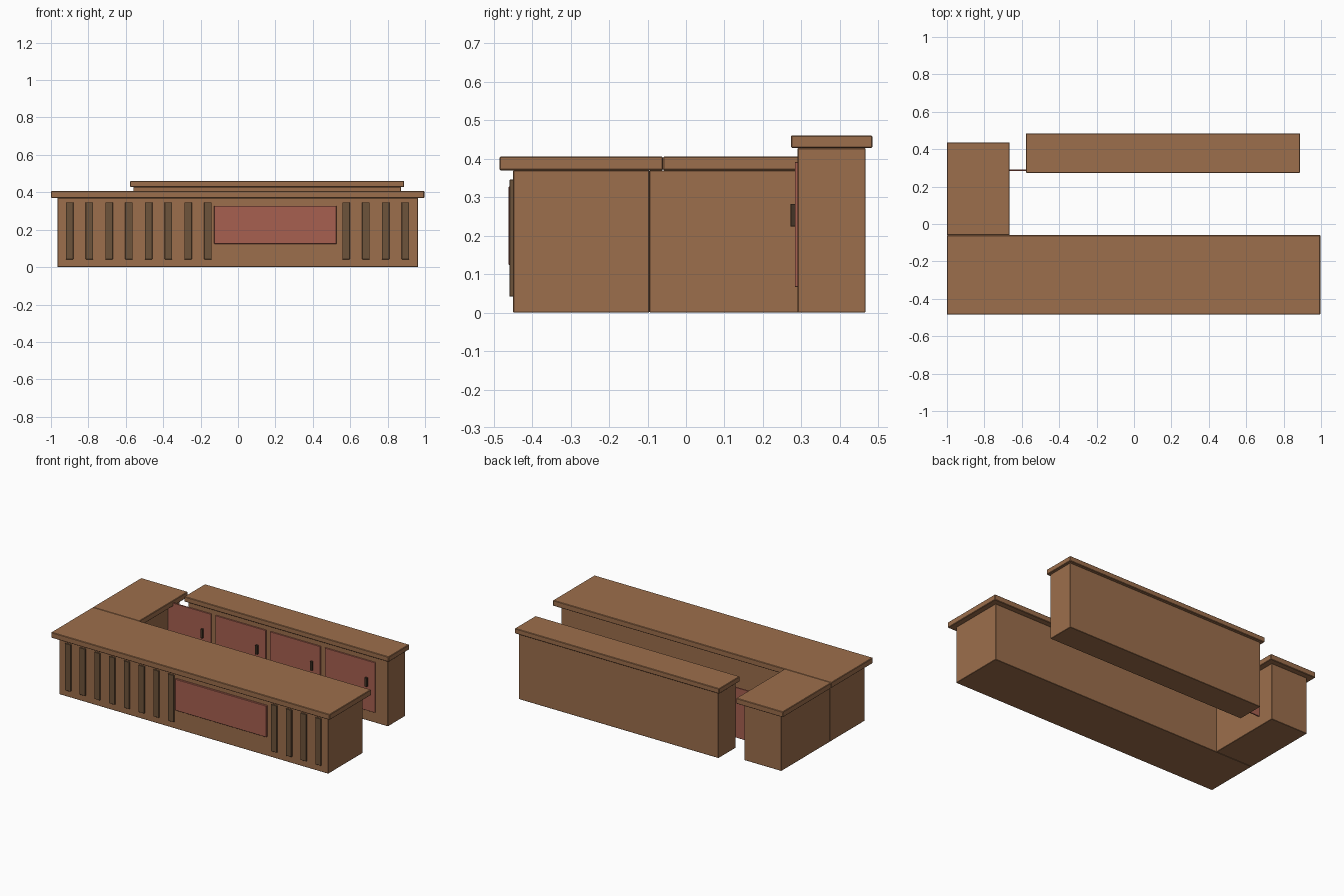
import bpy

if "Cube" in bpy.data.objects:
    bpy.data.objects.remove(bpy.data.objects["Cube"])


def material(name, rgb):
    m = bpy.data.materials.new(name)
    m.diffuse_color = (*rgb, 1)
    m.use_nodes = True
    m.node_tree.nodes["Principled BSDF"].inputs["Base Color"].default_value = m.diffuse_color
    return m


WOOD = material("warm wood", (0.335, 0.158, 0.072))
SLAT = material("dark wood", (0.155, 0.087, 0.043))
RED = material("red panel", (0.39, 0.118, 0.08))
METAL = material("dark handle", (0.06, 0.035, 0.02))


def box(name, x, y, z, mat, bevel=0.0):
    """Box from (min, max) ranges, with an optional small chamfer."""
    bpy.ops.mesh.primitive_cube_add(
        size=1, location=[(a + b) / 2 for a, b in (x, y, z)])
    ob = bpy.context.object
    ob.name = name
    ob.scale = [b - a for a, b in (x, y, z)]
    bpy.ops.object.transform_apply(location=False, rotation=False, scale=True)
    ob.data.materials.append(mat)
    if bevel:
        mod = ob.modifiers.new("edge", "BEVEL")
        mod.width = bevel
        mod.segments = 1
    return ob


# L-shaped counter: front run and side return
box("front_counter_body", (-0.965, 0.962), (-0.45, -0.095), (0, 0.37), WOOD, 0.002)
box("front_counter_top", (-1.0, 0.996), (-0.485, -0.06), (0.37, 0.406), WOOD, 0.003)
box("return_counter_body", (-0.965, -0.70), (-0.095, 0.402), (0, 0.37), WOOD, 0.002)
box("return_counter_top", (-1.0, -0.665), (-0.06, 0.437), (0.37, 0.406), WOOD, 0.003)

# Front slats, leaving a gap for the red panel
for i in range(18):
    if 8 <= i <= 13:
        continue
    cx = -0.90 + i * 0.1056
    box("front_slat", (cx - 0.02, cx + 0.02), (-0.459, -0.449), (0.042, 0.346), SLAT, 0.001)
box("front_panel", (-0.128, 0.527), (-0.462, -0.449), (0.124, 0.328), RED, 0.002)

# Back cabinet
box("back_cabinet_body", (-0.56, 0.872), (0.29, 0.467), (0, 0.428), WOOD, 0.002)
box("back_cabinet_top", (-0.577, 0.888), (0.273, 0.485), (0.428, 0.461), WOOD, 0.003)

# Doors and handles facing the counter
for i in range(4):
    right = -0.392 + i * 0.392
    box("cabinet_door", (right - 0.36, right), (0.283, 0.291), (0.067, 0.392), RED, 0.001)
    box("door_handle", (right - 0.068, right - 0.052), (0.272, 0.284), (0.224, 0.283), METAL, 0.001)
